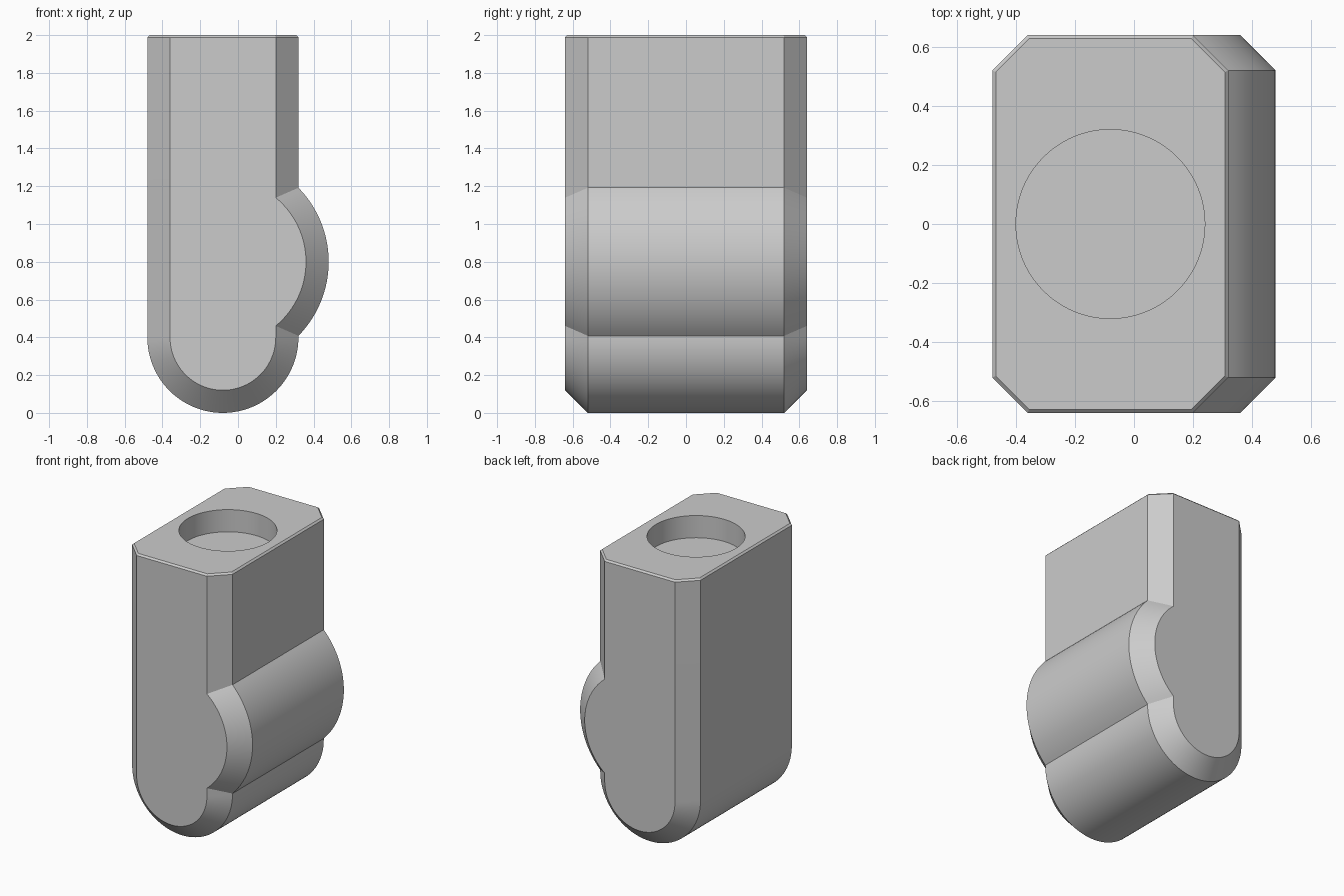
import bpy, bmesh, math

if "Cube" in bpy.data.objects:
    bpy.data.objects.remove(bpy.data.objects["Cube"])

CX = -0.08            # centre line of the post
HEIGHT = 2.0
HALF_DEPTH = 0.64
CHAMFER = 0.12
POST_R, BULGE_R = 0.4, 0.56

grey = bpy.data.materials.new("plain grey")
grey.use_nodes = True
colour = (0.6, 0.6, 0.6, 1)
grey.diffuse_color = colour
grey.node_tree.nodes["Principled BSDF"].inputs["Base Color"].default_value = colour


def arc(cz, r, start, end, steps):
    """Points (x, z) on an arc about the post's centre line."""
    angles = [start + (end - start) * i / steps for i in range(steps + 1)]
    return [(CX + r * math.cos(a), cz + r * math.sin(a)) for a in angles]


def outline(inset):
    """Round-bottomed post with a round bulge on its +x side."""
    half, bulge = POST_R - inset, BULGE_R - inset
    a = math.acos(half / bulge)
    return ([(CX - half, HEIGHT), (CX + half, HEIGHT)]
            + arc(2 * POST_R, bulge, a, -a, 32)
            + arc(POST_R, half, 0, -math.pi, 48))


# Body: the outline lofted front to back, with chamfered ends
bm = bmesh.new()
inner = HALF_DEPTH - CHAMFER
stations = [(-HALF_DEPTH, CHAMFER), (-inner, 0), (inner, 0), (HALF_DEPTH, CHAMFER)]
rings = [[bm.verts.new((x, y, z)) for x, z in outline(d)] for y, d in stations]
for r1, r2 in zip(rings, rings[1:]):
    for i in range(len(r1)):
        j = (i + 1) % len(r1)
        bm.faces.new((r1[i], r1[j], r2[j], r2[i]))
bm.faces.new(rings[0])
bm.faces.new(rings[-1])
bmesh.ops.recalc_face_normals(bm, faces=bm.faces)

# Top: one flat face with a fine bevel round its rim
top = [f for f in bm.faces if all(v.co.z > HEIGHT - 1e-4 for v in f.verts)]
top = bmesh.ops.dissolve_faces(bm, faces=top)["region"][0]
bmesh.ops.bevel(bm, geom=list(top.edges), offset=0.012, segments=1,
                affect='EDGES', profile=0.5)

mesh = bpy.data.meshes.new("body")
bm.to_mesh(mesh)
bm.free()
mesh.materials.append(grey)
body = bpy.data.objects.new("body", mesh)
bpy.context.collection.objects.link(body)

# Round blind socket in the top
depth = 0.16
bpy.ops.mesh.primitive_cylinder_add(vertices=96, radius=0.32, depth=2 * depth,
                                    location=(CX, 0, HEIGHT))
cutter = bpy.context.object
cutter.name = "socket_cutter"
cutter.hide_render = True
cutter.data.materials.append(grey)
cut = body.modifiers.new("socket", 'BOOLEAN')
cut.operation = 'DIFFERENCE'
cut.solver = 'EXACT'
cut.object = cutter

bpy.ops.object.select_all(action='DESELECT')
body.select_set(True)
bpy.context.view_layer.objects.active = body
bpy.ops.object.modifier_apply(modifier=cut.name)
bpy.data.objects.remove(cutter)
bpy.ops.object.shade_smooth_by_angle(angle=math.radians(20))
